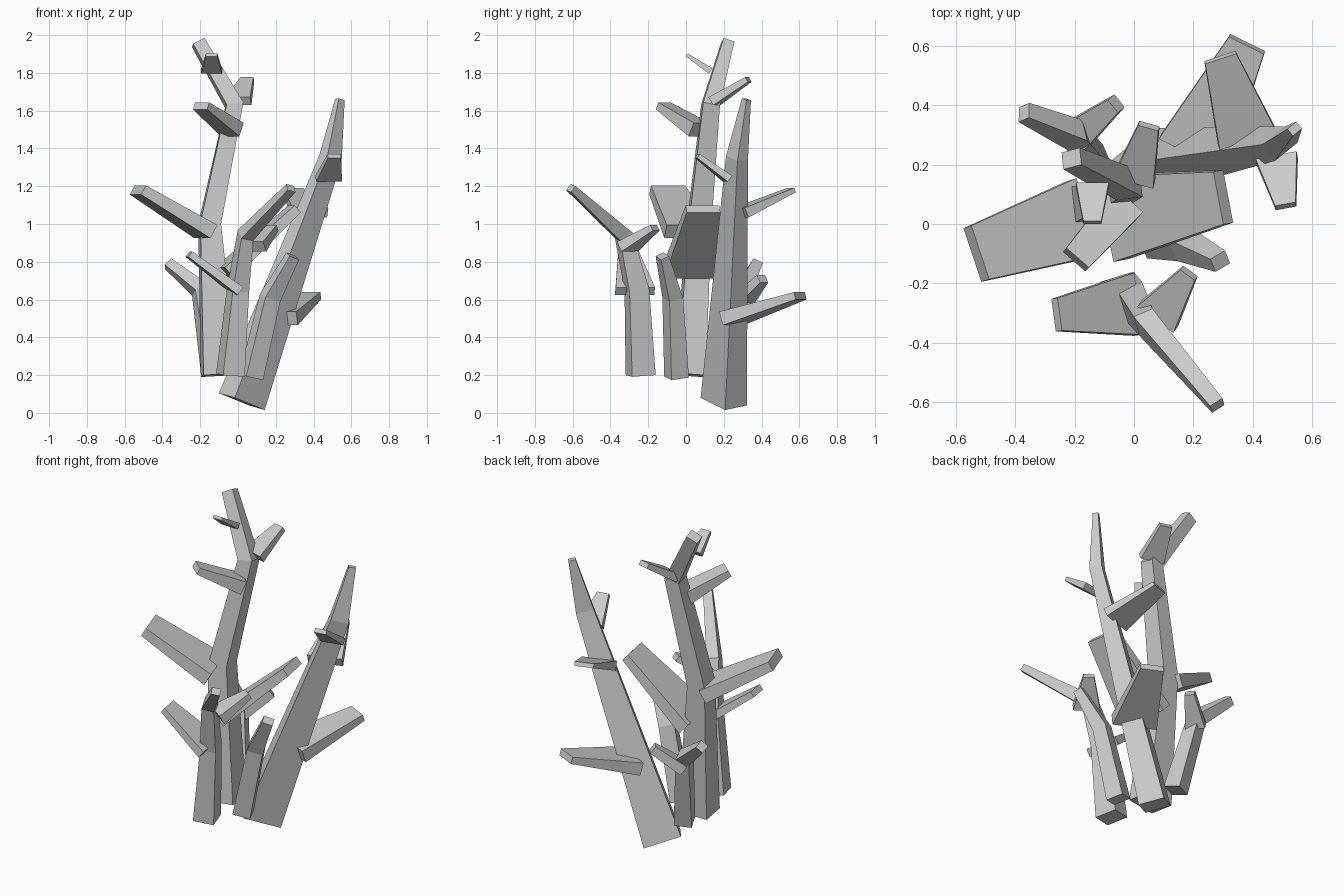
import bpy, bmesh
from mathutils import Vector

def limb(name, pts, sizes, side=None):
    """Four-sided tapered limb through pts; sizes = (width, thickness) at each point."""
    pts = [Vector(p) for p in pts]
    bm = bmesh.new()
    rings = []
    for i, p in enumerate(pts):
        a = (p - pts[i - 1]).normalized() if i else Vector()
        b = (pts[i + 1] - p).normalized() if i < len(pts) - 1 else Vector()
        t = (a + b).normalized()
        s = Vector(side) if side else Vector((0, 0, 1)).cross(t)
        s = (s - t * s.dot(t)).normalized()
        n = t.cross(s)
        w, d = sizes[i]
        rings.append([bm.verts.new(p + s * w * u / 2 + n * d * v / 2)
                      for u, v in ((-1, -1), (1, -1), (1, 1), (-1, 1))])
    for r, q in zip(rings, rings[1:]):
        for k in range(4):
            j = (k + 1) % 4
            bm.faces.new((r[k], r[j], q[j], q[k]))
    bm.faces.new(rings[0][::-1])
    bm.faces.new(rings[-1])
    bmesh.ops.recalc_face_normals(bm, faces=bm.faces)
    me = bpy.data.meshes.new(name)
    bm.to_mesh(me)
    bm.free()
    ob = bpy.data.objects.new(name, me)
    bpy.context.collection.objects.link(ob)

# Main stalks
limb("right_stalk", [(0.02, 0.2, 0.06), (0.49, 0.27, 1.35), (0.54, 0.32, 1.66)],
     [(0.215, 0.145), (0.1, 0.07), (0.04, 0.03)], (0.16, 0.13, -0.06))
limb("left_stalk", [(-0.1, 0.02, 0.2), (-0.15, 0.07, 1.0), (-0.02, 0.13, 1.63), (-0.21, 0.22, 1.96)],
     [(0.18, 0.15), (0.11, 0.12), (0.09, 0.09), (0.07, 0.06)], (1, 0.1, 0))
limb("front_stalk", [(-0.04, -0.24, 0.2), (0.0, -0.26, 0.65), (0.04, -0.33, 0.94), (0.28, -0.61, 1.19)],
     [(0.12, 0.13), (0.09, 0.11), (0.07, 0.08), (0.05, 0.04)], (1, 0.3, 0))
limb("short_stalk", [(0.07, -0.05, 0.19), (0.17, -0.07, 0.61), (0.29, -0.125, 0.83)],
     [(0.1, 0.1), (0.09, 0.08), (0.06, 0.05)], (1, 0.4, 0))
limb("back_stalk", [(-0.13, 0.2, 0.21), (-0.2, 0.3, 0.65), (-0.37, 0.375, 0.79)],
     [(0.1, 0.1), (0.08, 0.08), (0.055, 0.05)], (-0.4, 0.9, 0))

# Flat side branches: root, tip, root size, tip size
branches = [
    ("left_branch", (-0.17, 0.02, 0.96), (-0.53, -0.1, 1.18), (0.27, 0.08), (0.19, 0.055)),
    ("centre_branch", (-0.07, 0.02, 0.74), (0.3, 0.09, 1.08), (0.29, 0.08), (0.18, 0.05)),
    ("front_branch_left", (0.0, -0.27, 0.645), (-0.26, -0.305, 0.84), (0.21, 0.05), (0.11, 0.035)),
    ("front_branch_right", (0.08, -0.31, 0.88), (0.185, -0.165, 0.98), (0.15, 0.06), (0.06, 0.035)),
    ("back_branch", (-0.19, 0.3, 0.59), (-0.06, 0.405, 0.71), (0.11, 0.06), (0.055, 0.05)),
    ("upper_branch_back", (0.0, 0.15, 1.65), (0.05, 0.33, 1.765), (0.14, 0.05), (0.07, 0.03)),
    ("upper_branch_front", (-0.03, 0.07, 1.5), (-0.195, -0.12, 1.625), (0.13, 0.08), (0.1, 0.04)),
    ("top_branch", (-0.14, 0.13, 1.81), (-0.14, 0.005, 1.895), (0.11, 0.035), (0.06, 0.018)),
    ("right_branch_front", (0.48, 0.22, 1.24), (0.51, 0.06, 1.36), (0.14, 0.04), (0.07, 0.025)),
    ("right_branch_back", (0.38, 0.29, 1.06), (0.29, 0.56, 1.18), (0.2, 0.055), (0.11, 0.025)),
    ("right_branch_low", (0.2, 0.24, 0.5), (0.38, 0.605, 0.62), (0.25, 0.075), (0.13, 0.04)),
]
for name, root, tip, rs, ts in branches:
    limb(name, [root, tip], [rs, ts])
